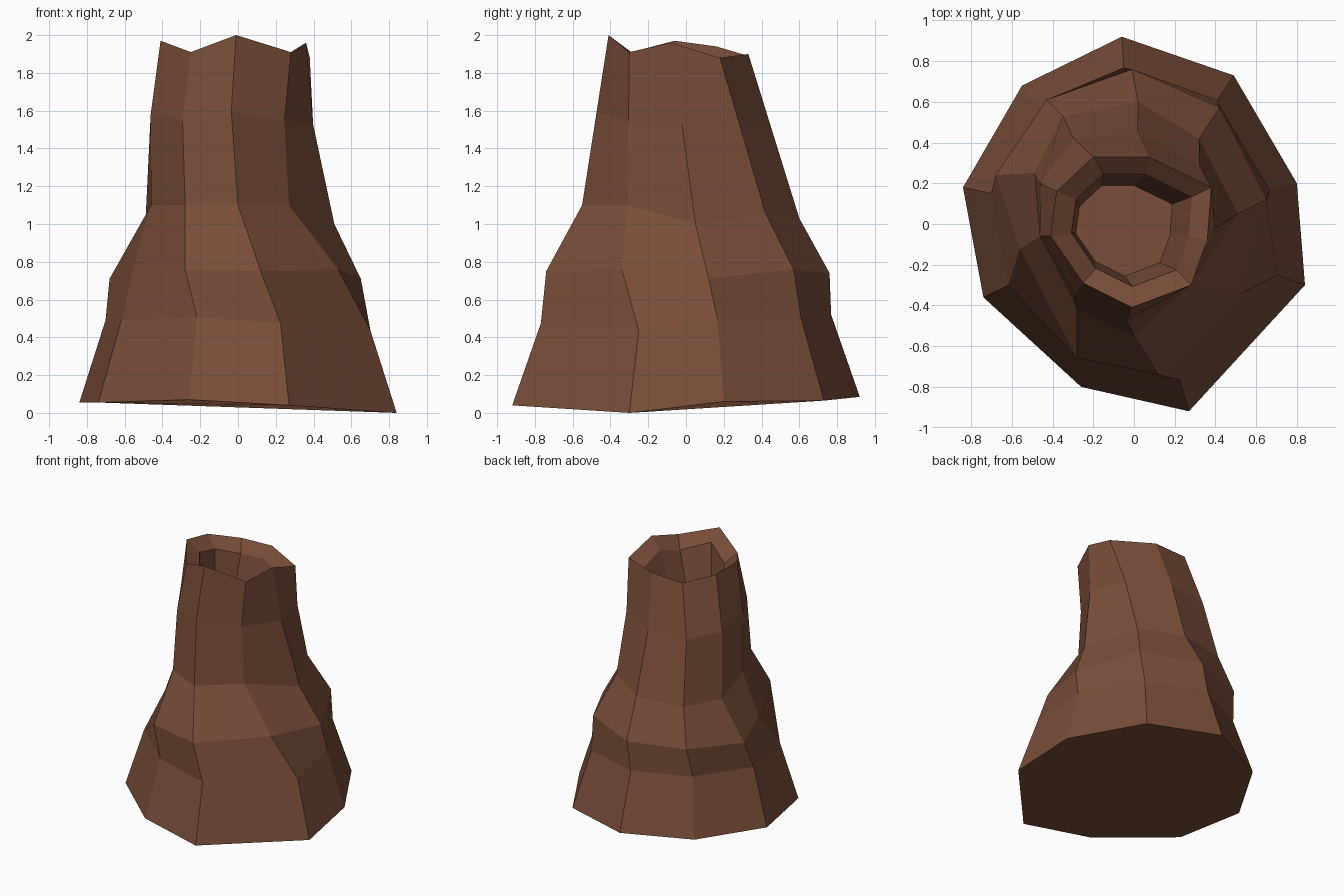
import bpy, bmesh
from mathutils import Vector

if "Cube" in bpy.data.objects:
    bpy.data.objects.remove(bpy.data.objects["Cube"])

# Nine-sided cross-sections, counter-clockwise from the front corner
base = [(.27, -.92, .04), (.84, -.30, 0), (.80, .20, .06), (.49, .73, .065), (-.06, .92, .085),
        (-.55, .68, .07), (-.84, .18, .055), (-.74, -.36, .055), (-.26, -.80, .07)]
shoulder = [(.12, -.74, .75), (.53, -.34, .76), (.65, .12, .71), (.42, .57, .76), (-.01, .76, .74),
            (-.43, .61, .73), (-.68, .24, .71), (-.56, -.12, .75), (-.28, -.66, .76)]
neck = [(0, -.55, 1.10), (.27, -.31, 1.10), (.51, .05, 1.0), (.32, .42, 1.06), (.02, .60, 1.03),
        (-.35, .53, 1.02), (-.49, .25, 1.01), (-.46, -.06, 1.10), (-.28, -.42, 1.10)]
rim = [(-.01, -.41, 2.0), (.28, -.30, 1.91), (.36, -.08, 1.96), (.38, .18, 1.88), (.07, .33, 1.90),
       (-.20, .33, 1.89), (-.38, .16, 1.94), (-.41, -.06, 1.97), (-.25, -.29, 1.91)]


def scaled(ring, s, dz, dx=0, dy=0):
    return [(x * s + dx, y * s + dy, z + dz) for x, y, z in ring]


def blend(a, b, t, shift):
    return [Vector(p).lerp(Vector(q), t) + Vector(shift) for p, q in zip(a, b)]


rings = [
    base,
    scaled(base, .835, .435),                   # flared foot
    shoulder,
    neck,
    blend(neck, rim, .55, (-.03, 0, 0)),        # upper neck
    rim,
    scaled(rim, .75, -.08),                     # inner lip
    [(x, y, 1.55) for x, y, z in scaled(rim, .60, 0, -.04, -.01)],  # crater floor
]

# Loft the sections and cap both ends
bm = bmesh.new()
loops = [[bm.verts.new(p) for p in ring] for ring in rings]
for lo, hi in zip(loops, loops[1:]):
    for i in range(9):
        j = (i + 1) % 9
        bm.faces.new((lo[i], lo[j], hi[j], hi[i]))
bm.faces.new(loops[0][::-1])
bm.faces.new(loops[-1])
bmesh.ops.recalc_face_normals(bm, faces=bm.faces)

mesh = bpy.data.meshes.new("hollow_stump")
bm.to_mesh(mesh)
bm.free()
stump = bpy.data.objects.new("hollow_stump", mesh)
bpy.context.collection.objects.link(stump)

# Brown surface
mat = bpy.data.materials.new("brown")
mat.diffuse_color = (.19, .075, .04, 1)
mat.use_nodes = True
mat.node_tree.nodes["Principled BSDF"].inputs["Base Color"].default_value = mat.diffuse_color
mesh.materials.append(mat)
